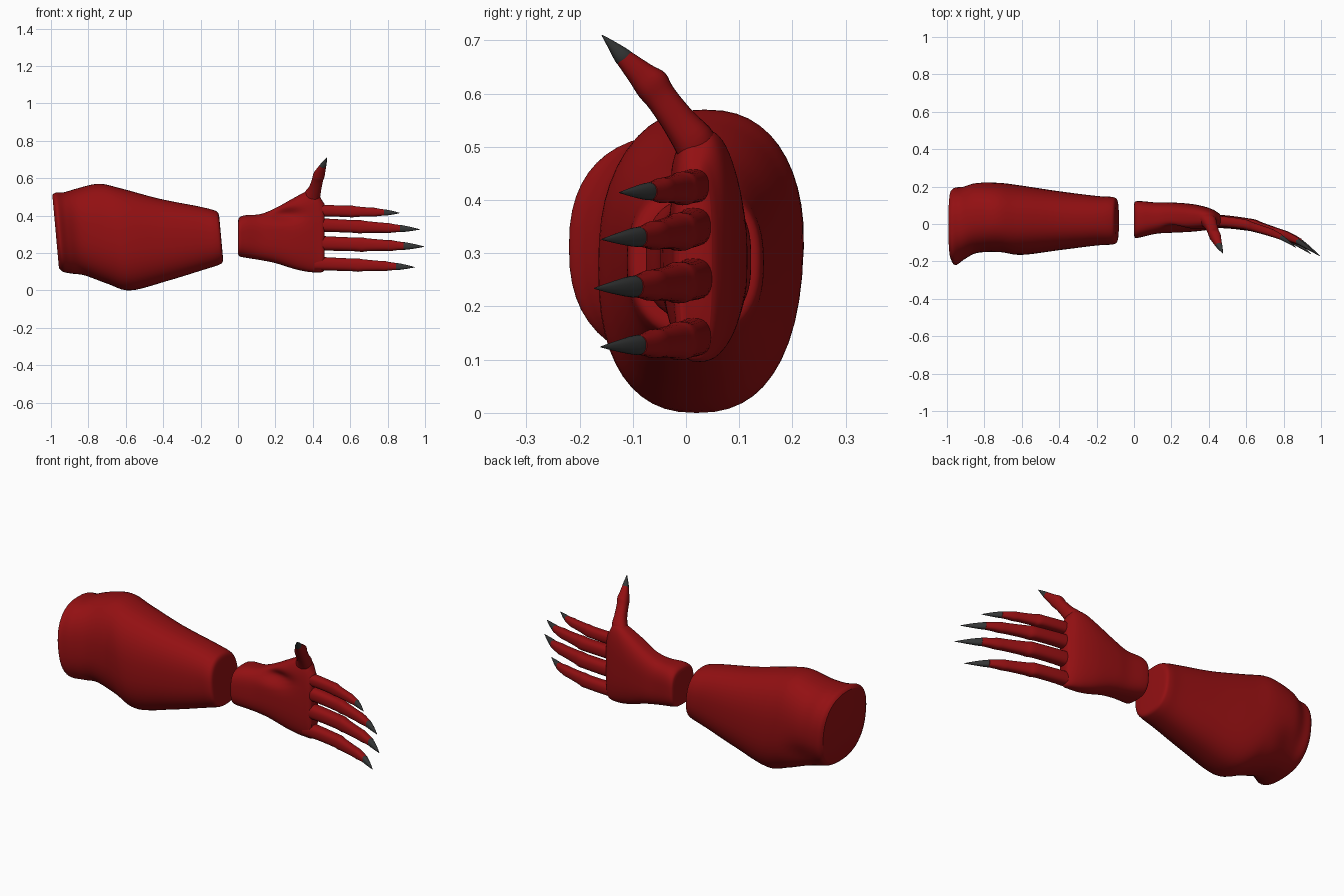
import bpy, bmesh, math
from mathutils import Vector

cube = bpy.data.objects.get("Cube")
if cube:
    bpy.data.objects.remove(cube, do_unlink=True)


def material(name, rgb):
    m = bpy.data.materials.new(name)
    m.use_nodes = True
    m.diffuse_color = (*rgb, 1)
    bsdf = m.node_tree.nodes["Principled BSDF"]
    bsdf.inputs["Base Color"].default_value = (*rgb, 1)
    bsdf.inputs["Roughness"].default_value = 0.6
    return m


RED = material("deep red skin", (0.29, 0.005, 0.006))
CLAW = material("charcoal claw", (0.035, 0.037, 0.037))


def smooth_path(points, steps):
    """Catmull-Rom through rows of numbers."""
    rows = [Vector(p) for p in points]
    out = []
    for i in range(len(rows) - 1):
        b, c = rows[i], rows[i + 1]
        a, d = rows[max(i - 1, 0)], rows[min(i + 2, len(rows) - 1)]
        for k in range(steps):
            t = k / steps
            out.append(0.5 * (2 * b + (c - a) * t + (2 * a - 5 * b + 4 * c - d) * t * t
                              + (3 * b - a - 3 * c + d) * t ** 3))
    return out + [rows[-1]]


def loft(name, stations, mat, u=(0, 1, 0), v=(0, 0, 1), steps=4, sides=24, tilt=0, power=2.3, shape=None):
    """Skin of rounded rings; station = x, y, z, half width on u, half width on v."""
    bm = bmesh.new()
    u, v = Vector(u), Vector(v)
    rings = []
    for s in smooth_path(stations, steps):
        ring = []
        for k in range(sides):
            a = math.tau * k / sides
            c, n = math.cos(a), math.sin(a)
            p = Vector(s[:3])
            p += u * math.copysign(abs(c) ** (2 / power), c) * s[3]
            p += v * math.copysign(abs(n) ** (2 / power), n) * s[4]
            p.x += tilt * (p.z - s[2])
            if shape:
                p.y += shape(p, c)
            ring.append(bm.verts.new(p))
        rings.append(ring)
    for r, q in zip(rings, rings[1:]):
        for k in range(sides):
            j = (k + 1) % sides
            bm.faces.new((r[k], r[j], q[j], q[k]))
    bm.faces.new(rings[0])
    bm.faces.new(rings[-1])
    bmesh.ops.recalc_face_normals(bm, faces=bm.faces)
    mesh = bpy.data.meshes.new(name)
    bm.to_mesh(mesh)
    bm.free()
    mesh.materials.append(mat)
    ob = bpy.data.objects.new(name, mesh)
    bpy.context.collection.objects.link(ob)
    bpy.ops.object.select_all(action="DESELECT")
    ob.select_set(True)
    bpy.context.view_layer.objects.active = ob
    bpy.ops.object.shade_smooth_by_angle(angle=math.radians(45))
    return ob


def box_station(x, y0, y1, z0, z1):
    return (x, (y0 + y1) / 2, (z0 + z1) / 2, (y1 - y0) / 2, (z1 - z0) / 2)


def bump(p, x, z, rx, rz):
    return math.exp(-((p.x - x) / rx) ** 2 - ((p.z - z) / rz) ** 2)


# Forearm: flared elbow end, thick muscle, narrow wrist end
forearm = [box_station(*s) for s in (
    (-0.975, -0.19, 0.18, 0.12, 0.51),
    (-0.955, -0.22, 0.195, 0.10, 0.523),
    (-0.91, -0.19, 0.20, 0.09, 0.525),
    (-0.84, -0.155, 0.22, 0.08, 0.545),
    (-0.72, -0.15, 0.22, 0.035, 0.57),
    (-0.60, -0.165, 0.205, 0.0, 0.545),
    (-0.40, -0.14, 0.175, 0.05, 0.49),
    (-0.20, -0.115, 0.15, 0.11, 0.45),
    (-0.12, -0.11, 0.145, 0.135, 0.43),
    (-0.095, -0.10, 0.135, 0.15, 0.415),
    (-0.09, -0.075, 0.11, 0.18, 0.385))]
loft("forearm", forearm, RED, steps=6, sides=48, tilt=-0.09, power=2.4,
     shape=lambda p, c: -0.025 * max(c, 0) * bump(p, -0.84, 0.17, 0.08, 0.08))

# Palm: arched back, hollow below the thumb ridge
palm = [box_station(*s) for s in (
    (0.0, -0.06, 0.105, 0.195, 0.37),
    (0.008, -0.075, 0.12, 0.182, 0.39),
    (0.04, -0.07, 0.122, 0.175, 0.402),
    (0.12, -0.052, 0.115, 0.162, 0.408),
    (0.20, -0.047, 0.115, 0.146, 0.44),
    (0.30, -0.042, 0.108, 0.115, 0.495),
    (0.37, -0.035, 0.095, 0.10, 0.53),
    (0.42, -0.027, 0.078, 0.096, 0.525),
    (0.45, -0.022, 0.06, 0.098, 0.48),
    (0.462, -0.012, 0.048, 0.11, 0.462))]
loft("palm", palm, RED, steps=6, sides=64, power=2.9,
     shape=lambda p, c: 0.04 * max(-c, 0) ** 0.5 * bump(p, 0.25, 0.405, 0.09, 0.035))

# Fingers: base height, tip x, tip y, tip z, thickness
FINGERS = {
    "index": (0.427, 0.865, -0.125, 0.414, 0.88),
    "middle": (0.35, 0.972, -0.158, 0.326, 1.0),
    "ring": (0.252, 0.995, -0.172, 0.234, 1.08),
    "little": (0.143, 0.945, -0.16, 0.124, 1.0)}
# Rows: share of length, share of drop, half depth, half height
FINGER_ROWS = (
    (-0.06, 0, 0.034, 0.037), (0.12, 0.03, 0.032, 0.035), (0.33, 0.11, 0.031, 0.034),
    (0.40, 0.16, 0.031, 0.036), (0.45, 0.21, 0.028, 0.032), (0.62, 0.37, 0.025, 0.027),
    (0.68, 0.43, 0.025, 0.027), (0.74, 0.50, 0.023, 0.022), (0.82, 0.61, 0.018, 0.018))
CLAW_ROWS = ((0.78, 0.56, 0.018, 0.0175), (0.82, 0.62, 0.018, 0.0185),
             (0.91, 0.80, 0.011, 0.011), (1.0, 1.0, 0.001, 0.001))
ROOT_X, ROOT_Y = 0.44, 0.016
for label, (z, tx, ty, tz, w) in FINGERS.items():
    for part, rows, mat in (("finger", FINGER_ROWS, RED), ("claw", CLAW_ROWS, CLAW)):
        loft(f"{label}_{part}", [
            (ROOT_X + t * (tx - ROOT_X), ROOT_Y + d * (ty - ROOT_Y),
             z + t * (tz - z), a * w, b * w) for t, d, a, b in rows],
            mat, power=2.5, steps=3)

# Thumb: rises from the palm edge and leans forward
ACROSS = (0, 0.75, 0.66)
thumb = [(0.36, 0.03, 0.45, 0.045, 0.055), (0.39, 0.02, 0.50, 0.042, 0.048),
         (0.412, -0.012, 0.545, 0.033, 0.034), (0.425, -0.045, 0.59, 0.03, 0.03),
         (0.433, -0.064, 0.617, 0.033, 0.031), (0.441, -0.085, 0.637, 0.026, 0.026),
         (0.455, -0.117, 0.668, 0.017, 0.017)]
loft("thumb", thumb, RED, u=ACROSS, v=(1, 0, 0), power=2.4)
thumb_claw = [(0.451, -0.108, 0.66, 0.017, 0.017), (0.456, -0.119, 0.67, 0.017, 0.017),
              (0.466, -0.139, 0.691, 0.009, 0.009), (0.476, -0.158, 0.71, 0.001, 0.001)]
loft("thumb_claw", thumb_claw, CLAW, u=ACROSS, v=(1, 0, 0))
